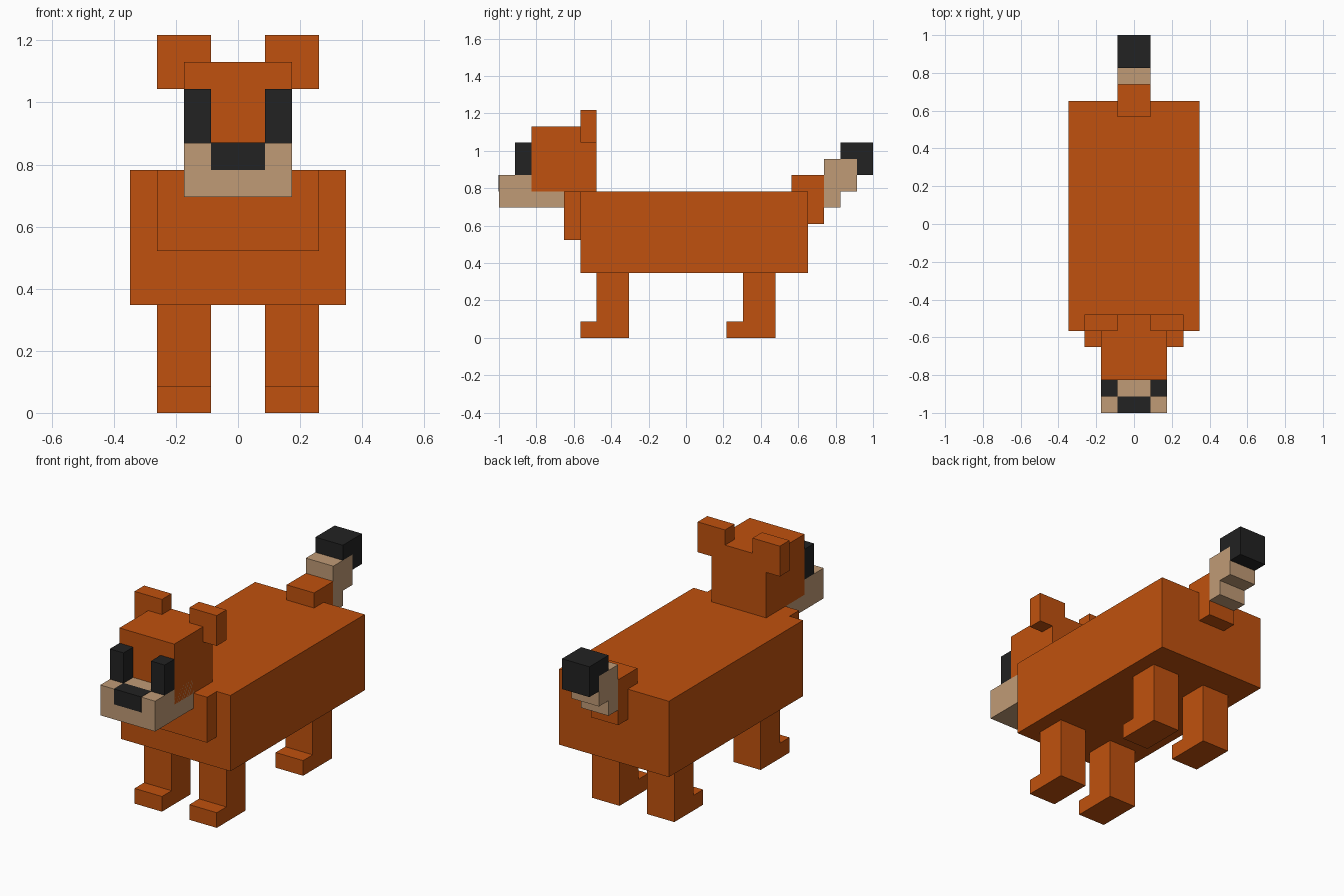
import bpy, bmesh

U = 2 / 23  # one block of the model

cube = bpy.data.objects.get("Cube")
if cube:
    bpy.data.objects.remove(cube, do_unlink=True)


def material(name, rgb):
    m = bpy.data.materials.new(name)
    m.use_nodes = True
    m.diffuse_color = (*rgb, 1)
    m.node_tree.nodes["Principled BSDF"].inputs["Base Color"].default_value = (*rgb, 1)
    return m


ORANGE = material("orange fur", (0.527, 0.083, 0.0044))
TAN = material("tan fur", (0.527, 0.328, 0.181))
BLACK = material("black", (0.016, 0.016, 0.016))


def prism(name, x0, x1, profile, mat, grow=0.0):
    """Extrude a side profile of (y, z) block coordinates from x0 to x1; y counts from the nose tip."""
    bm = bmesh.new()
    face = bm.faces.new([bm.verts.new((x0 * U, y * U - 1, z * U)) for y, z in profile])
    ext = bmesh.ops.extrude_face_region(bm, geom=[face])
    verts = [g for g in ext["geom"] if isinstance(g, bmesh.types.BMVert)]
    bmesh.ops.translate(bm, verts=verts, vec=((x1 - x0) * U, 0, 0))
    bmesh.ops.recalc_face_normals(bm, faces=bm.faces)
    mesh = bpy.data.meshes.new(name)
    bm.to_mesh(mesh)
    bm.free()
    mesh.materials.append(mat)
    obj = bpy.data.objects.new(name, mesh)
    bpy.context.collection.objects.link(obj)
    return obj


def box(name, x0, x1, y0, y1, z0, z1, mat):
    return prism(name, x0, x1, [(y0, z0), (y1, z0), (y1, z1), (y0, z1)], mat)


# Trunk and head
box("body", -4, 4, 5, 19, 4, 9, ORANGE)
box("chest", -3, 3, 4, 5, 6, 9, ORANGE)
box("head", -2, 2, 2, 6, 9, 13, ORANGE)
box("snout", -2, 2, 0, 4, 8, 10, TAN)
box("nose", -1, 1, -0.02, 1, 9, 10.02, BLACK)

# Paired parts: eyes, ears and L-shaped legs
for side, s in (("left", 1), ("right", -1)):
    box(f"{side}_eye", s, 2 * s, 1, 2, 10, 12, BLACK)
    box(f"{side}_ear", s, 3 * s, 5, 6, 12, 14, ORANGE)
    for end, y in (("front", 5), ("back", 14)):
        prism(f"{end}_{side}_leg", s, 3 * s,
              [(y, 0), (y + 3, 0), (y + 3, 4), (y + 1, 4), (y + 1, 1), (y, 1)], ORANGE)

# Tail, stepping upward to a black tip
box("tail_base", -1, 1, 18, 20, 7, 10, ORANGE)
prism("tail_middle", -1, 1,
      [(20, 8), (21, 8), (21, 9), (22, 9), (22, 11), (20, 11)], TAN)
prism("tail_tip", -1, 1,
      [(22, 10), (23, 10), (23, 12), (21, 12), (21, 11), (22, 11)], BLACK)
